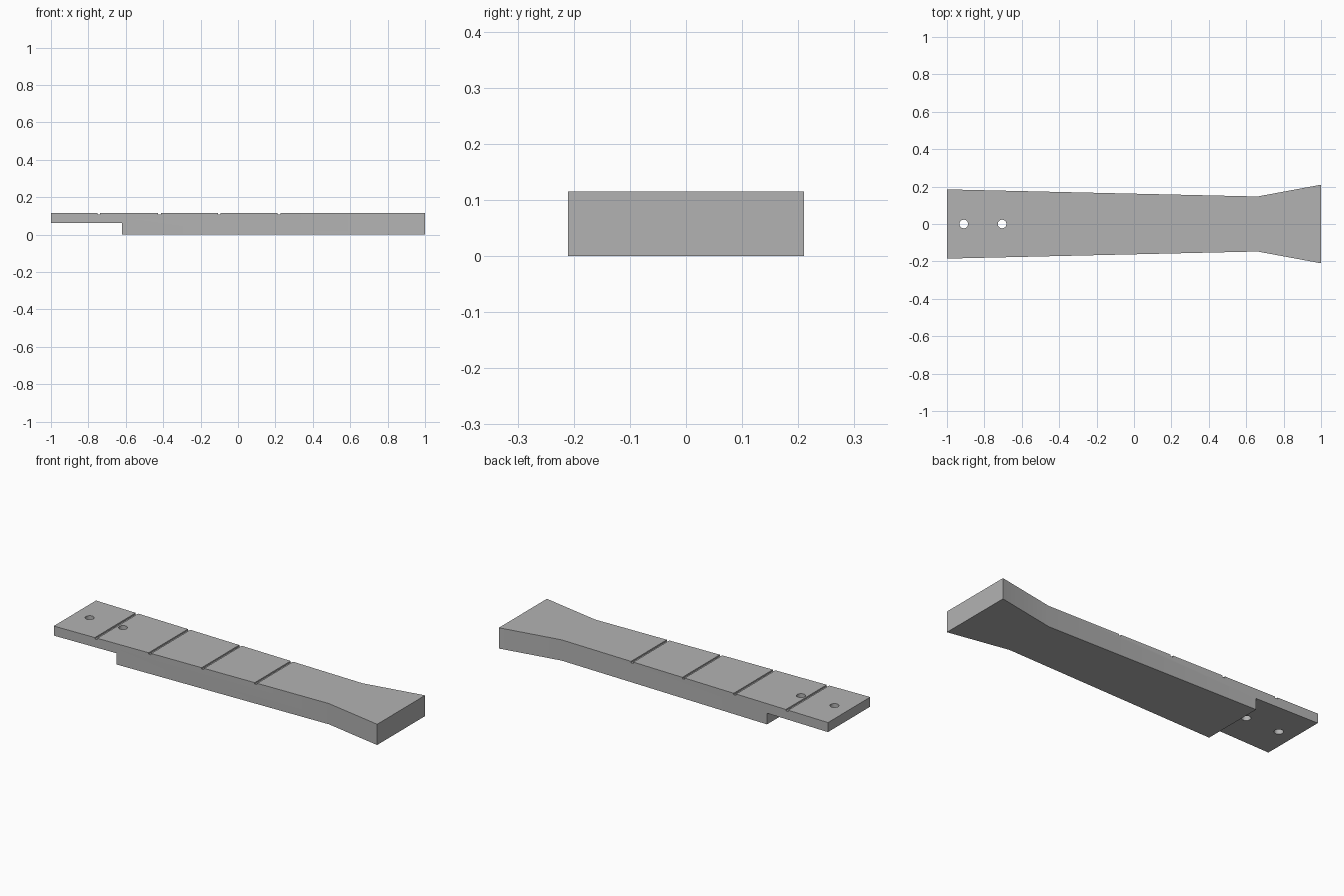
import bpy
import bmesh

old = bpy.data.objects.get("Cube")
if old:
    bpy.data.objects.remove(old, do_unlink=True)

TOP, STEP_Z, STEP_X, WAIST_X = 0.115, 0.062, -0.62, 0.66
END_HALF, WAIST_HALF, FLARE_HALF = 0.185, 0.147, 0.21
GROOVE_HALF, GROOVE_DEPTH = 0.0075, 0.008
GROOVES = (0.22, -0.10, -0.42, -0.745)
HOLES = (-0.91, -0.705)

grey = bpy.data.materials.new("plain grey")
grey.use_nodes = True
colour = (0.45, 0.45, 0.45, 1)
grey.diffuse_color = colour
grey.node_tree.nodes["Principled BSDF"].inputs["Base Color"].default_value = colour


def half_width(x):
    """Half width of the board: narrows to the waist, then flares."""
    if x <= WAIST_X:
        return END_HALF + (WAIST_HALF - END_HALF) * (x + 1) / (WAIST_X + 1)
    return WAIST_HALF + (FLARE_HALF - WAIST_HALF) * (x - WAIST_X) / (1 - WAIST_X)


# Side profile with the stepped tongue and the cross grooves in the top
profile = [(-1, STEP_Z), (STEP_X, STEP_Z), (STEP_X, 0), (1, 0), (1, TOP)]
for g in GROOVES:
    a, b, floor = g + GROOVE_HALF, g - GROOVE_HALF, TOP - GROOVE_DEPTH
    profile += [(a, TOP), (a, floor), (b, floor), (b, TOP)]
profile.append((-1, TOP))

# Extrude across, split at the waist, then taper
bm = bmesh.new()
face = bm.faces.new([bm.verts.new((x, -1, z)) for x, z in profile])
extruded = bmesh.ops.extrude_face_region(bm, geom=[face])["geom"]
for v in extruded:
    if isinstance(v, bmesh.types.BMVert):
        v.co.y = 1
bmesh.ops.bisect_plane(bm, geom=bm.verts[:] + bm.edges[:] + bm.faces[:],
                       plane_co=(WAIST_X, 0, 0), plane_no=(1, 0, 0))
for v in bm.verts:
    v.co.y *= half_width(v.co.x)
bmesh.ops.recalc_face_normals(bm, faces=bm.faces[:])
mesh = bpy.data.meshes.new("tapered_board")
bm.to_mesh(mesh)
bm.free()
mesh.materials.append(grey)
board = bpy.data.objects.new("tapered_board", mesh)
bpy.context.collection.objects.link(board)

# Screw holes through the tongue
for x in HOLES:
    bpy.ops.mesh.primitive_cylinder_add(vertices=32, radius=0.023, depth=0.4,
                                        location=(x, 0, TOP))
    cutter = bpy.context.object
    cutter.name = "hole_cutter"
    cutter.data.materials.append(grey)
    cutter.hide_render = True
    cutter.display_type = 'WIRE'
    cut = board.modifiers.new("screw_hole", 'BOOLEAN')
    cut.operation = 'DIFFERENCE'
    cut.solver = 'EXACT'
    cut.object = cutter
    cutter.hide_set(True)

# Crisp edges, smooth hole walls
bpy.ops.object.select_all(action='DESELECT')
bpy.context.view_layer.objects.active = board
board.select_set(True)
for m in list(board.modifiers):
    bpy.ops.object.modifier_apply(modifier=m.name)
for c in [o for o in bpy.data.objects if o.name.startswith("hole_cutter")]:
    bpy.data.objects.remove(c, do_unlink=True)
bpy.ops.object.shade_smooth_by_angle(angle=0.3)
